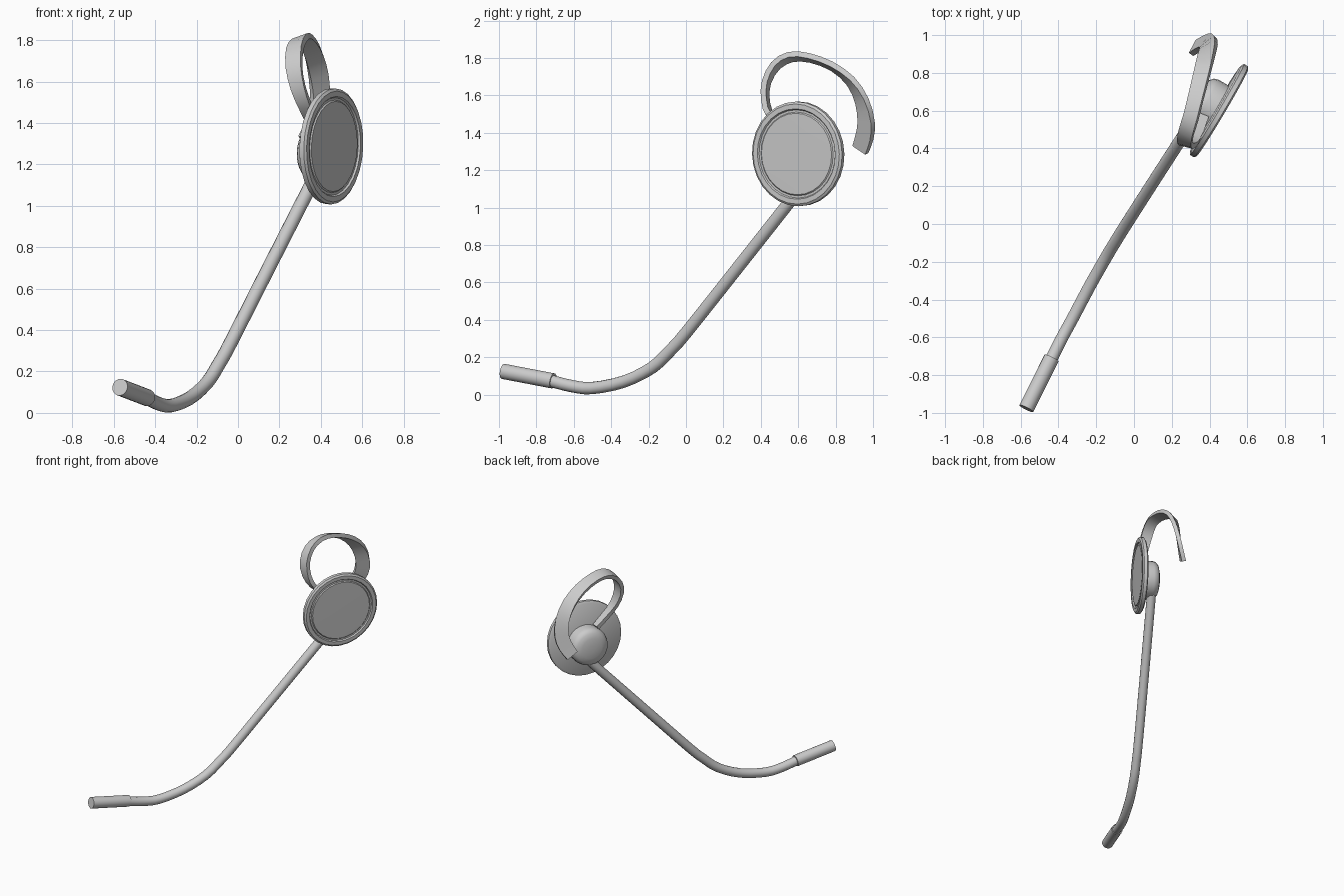
import bpy, bmesh, math
from mathutils import Vector, Matrix

if "Cube" in bpy.data.objects:
    bpy.data.objects.remove(bpy.data.objects["Cube"])


def finish(name, bm, angle=35):
    bmesh.ops.recalc_face_normals(bm, faces=bm.faces)
    me = bpy.data.meshes.new(name)
    bm.to_mesh(me)
    bm.free()
    ob = bpy.data.objects.new(name, me)
    bpy.context.collection.objects.link(ob)
    bpy.ops.object.select_all(action='DESELECT')
    bpy.context.view_layer.objects.active = ob
    ob.select_set(True)
    bpy.ops.object.shade_smooth_by_angle(angle=math.radians(angle))
    return ob


def skin(name, rings, angle=35):
    """Join closed rings of points into a capped tube."""
    bm = bmesh.new()
    rows = [[bm.verts.new(p) for p in ring] for ring in rings]
    n = len(rows[0])
    for a, b in zip(rows, rows[1:]):
        for i in range(n):
            j = (i + 1) % n
            bm.faces.new((a[i], a[j], b[j], b[i]))
    bm.faces.new(rows[0])
    bm.faces.new(rows[-1])
    return finish(name, bm, angle)


def lathe(name, profile, centre, axis, n=24):
    """Turn (radius, height) pairs about an axis."""
    rot = Vector(axis).to_track_quat('Z', 'Y')
    rings = [[Vector(centre) + rot @ Vector((r * math.cos(2 * math.pi * i / n),
                                             r * math.sin(2 * math.pi * i / n), h))
              for i in range(n)] for r, h in profile]
    return skin(name, rings)


def smooth_path(pts, steps):
    """Catmull-Rom interpolation of tuples of any length."""
    pts = [Vector(p) for p in pts]
    ext = [2 * pts[0] - pts[1]] + pts + [2 * pts[-1] - pts[-2]]
    out = []
    for a, b, c, d in zip(ext, ext[1:], ext[2:], ext[3:]):
        for k in range(steps):
            t = k / steps
            out.append(0.5 * (2 * b + (c - a) * t + (2 * a - 5 * b + 4 * c - d) * t * t
                              + (3 * b - a - 3 * c + d) * t ** 3))
    return out + [pts[-1]]


def tangents(path):
    last = len(path) - 1
    return [(path[min(i + 1, last)] - path[max(i - 1, 0)]).normalized()
            for i in range(last + 1)]


NORMAL = Vector((0.86, -0.51, -0.04)).normalized()
DISC = Vector((0.45, 0.6, 1.287))

# outer earpiece disc with rim, groove and slightly recessed face
lathe("earpiece_disc", [(0.265, -0.021), (0.28, -0.012), (0.28, 0.012), (0.268, 0.021),
                        (0.242, 0.021), (0.236, 0.012), (0.224, 0.012),
                        (0.218, 0.018), (0.10, 0.019)], DISC, NORMAL, 28)

# rounded hub that sits against the ear
lathe("ear_hub", [(0.14, 0.0), (0.14, 0.08), (0.132, 0.105), (0.112, 0.122),
                  (0.075, 0.132), (0.025, 0.136)],
      DISC + Vector((0, 0, -0.035)) - NORMAL * 0.005, -NORMAL)

# microphone boom
boom = smooth_path([(.385, .66, 1.165), (.12, .25, .645), (-.04, 0, .33),
                    (-.09, -.08, .24), (-.15, -.18, .145), (-.235, -.33, .07),
                    (-.325, -.5, .035), (-.385, -.61, .045), (-.445, -.73, .075)], 3)
rings = []
for p, t in zip(boom, tangents(boom)):
    side = t.cross(Vector((-0.85, 0.52, 0))).normalized()
    up = side.cross(t)
    rings.append([p + 0.033 * (side * math.cos(a) + up * math.sin(a))
                  for a in (2 * math.pi * i / 14 for i in range(14))])
skin("mic_boom", rings)

# microphone capsule
start, end = Vector((-.437, -.71, .073)), Vector((-.57, -.977, .124))
lathe("mic_capsule", [(0.041, 0), (0.041, (end - start).length)], start, end - start, 20)

# ear hook: position, width direction and half width at each station
hook = smooth_path([
    (.370, .570, 1.38, .90, -.35, 0, .025),
    (.325, .460, 1.48, .95, -.30, 0, .030),
    (.290, .425, 1.57, .95, -.25, .05, .034),
    (.270, .430, 1.67, .95, -.25, .20, .038),
    (.275, .480, 1.76, .93, -.22, .32, .040),
    (.300, .560, 1.805, .92, -.20, .35, .040),
    (.325, .660, 1.80, .95, -.15, .30, .040),
    (.355, .780, 1.755, .95, 0, .25, .042),
    (.380, .880, 1.675, .90, .25, .20, .045),
    (.395, .940, 1.57, .80, .50, .10, .048),
    (.388, .963, 1.46, .70, .70, 0, .050),
    (.360, .955, 1.38, .65, .75, 0, .050),
    (.320, .932, 1.31, .60, .80, 0, .045)], 2)
centres = [Vector(v[:3]) for v in hook]
rings = []
for v, p, t in zip(hook, centres, tangents(centres)):
    w = Vector(v[3:6])
    w = (w - t * w.dot(t)).normalized()
    k = w.cross(t) * 0.015
    w *= v[6]
    rings.append([p + w + k, p - w + k, p - w - k, p + w - k])
skin("ear_hook", rings)
